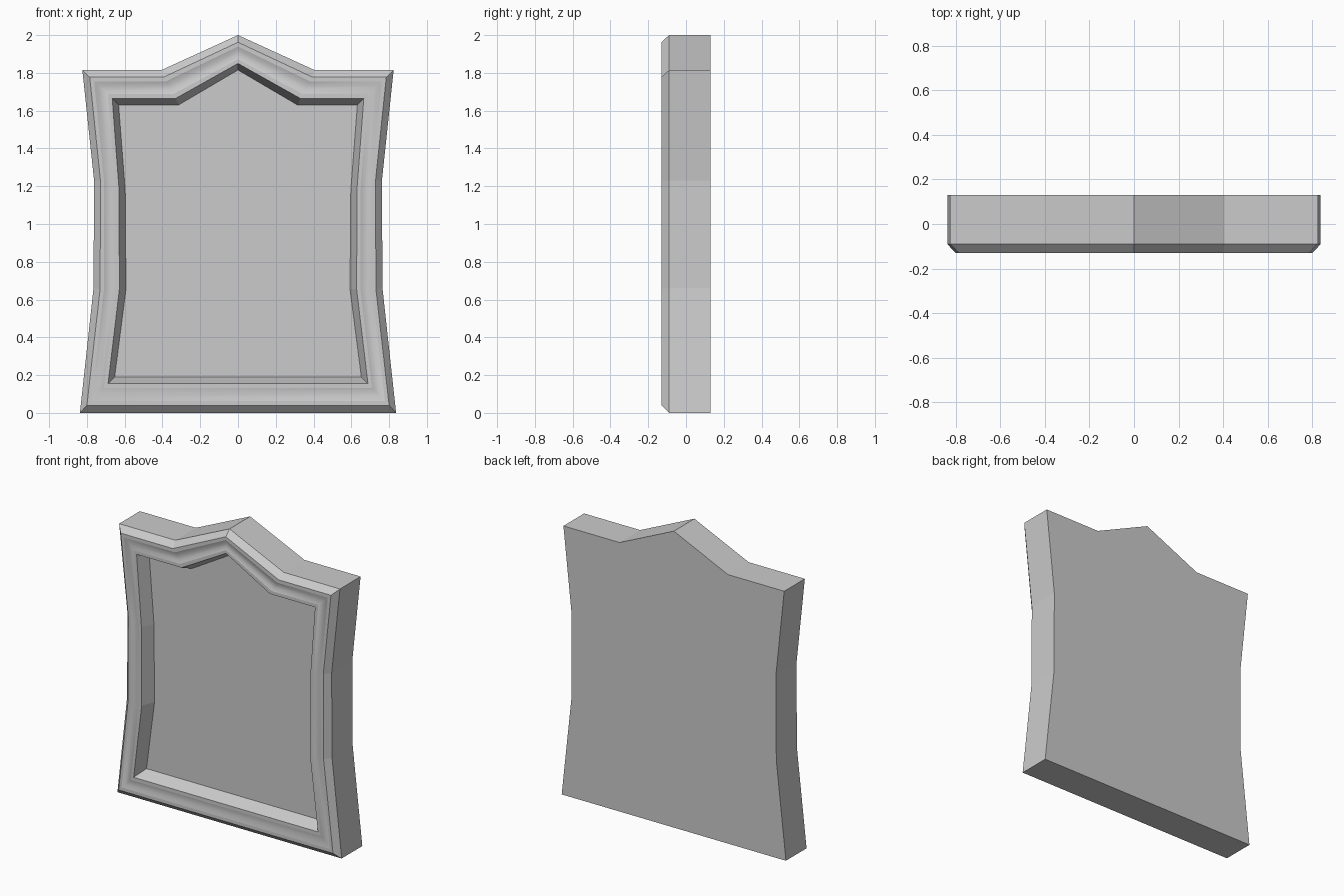
import bpy, bmesh

if "Cube" in bpy.data.objects:
    bpy.data.objects.remove(bpy.data.objects["Cube"])

# Right-hand half outlines (x, z), bottom corner up to the peak
OUTER = [(0.837, 0), (0.765, 0.66), (0.762, 1.23), (0.824, 1.815), (0.405, 1.815), (0, 2.0)]
BEVEL = [(0.80, 0.04), (0.73, 0.655), (0.728, 1.23), (0.785, 1.777), (0.395, 1.777), (0, 1.962)]
OPENING = [(0.688, 0.155), (0.628, 0.655), (0.63, 1.185), (0.666, 1.665), (0.33, 1.665), (0, 1.85)]
FLOOR = [(0.653, 0.19), (0.593, 0.655), (0.597, 1.175), (0.632, 1.63), (0.315, 1.63), (0, 1.815)]


def blend(a, b, t):
    return [(p[0] + (q[0] - p[0]) * t, p[1] + (q[1] - p[1]) * t) for p, q in zip(a, b)]


def ring(bm, half, y):
    """Mirror a half outline into a closed loop of vertices at depth y."""
    full = half + [(-x, z) for x, z in reversed(half[:-1])]
    return [bm.verts.new((x, y, z)) for x, z in full]


bm = bmesh.new()

# Outer wall and front bevel
loops = [ring(bm, OUTER, 0.13), ring(bm, OUTER, -0.09), ring(bm, BEVEL, -0.13)]
# Shallow groove running around the frame face
groove_start = len(loops)
for t, depth in [(0.2, 0.0), (0.39, 0.008), (0.61, 0.008), (0.8, 0.0)]:
    loops.append(ring(bm, blend(BEVEL, OPENING, t), -0.13 + depth))
groove_end = len(loops) - 1
# Sloped wall down to the recessed panel
loops += [ring(bm, OPENING, -0.13), ring(bm, FLOOR, -0.043)]

for i, (a, b) in enumerate(zip(loops, loops[1:])):
    n = len(a)
    for k in range(n):
        f = bm.faces.new((a[k], a[(k + 1) % n], b[(k + 1) % n], b[k]))
        f.smooth = groove_start <= i < groove_end

# Back and recessed panel
bm.faces.new(loops[0])
bm.faces.new(loops[-1])
bmesh.ops.recalc_face_normals(bm, faces=bm.faces)

mesh = bpy.data.meshes.new("framed_plaque")
bm.to_mesh(mesh)
bm.free()
plaque = bpy.data.objects.new("framed_plaque", mesh)
bpy.context.collection.objects.link(plaque)
